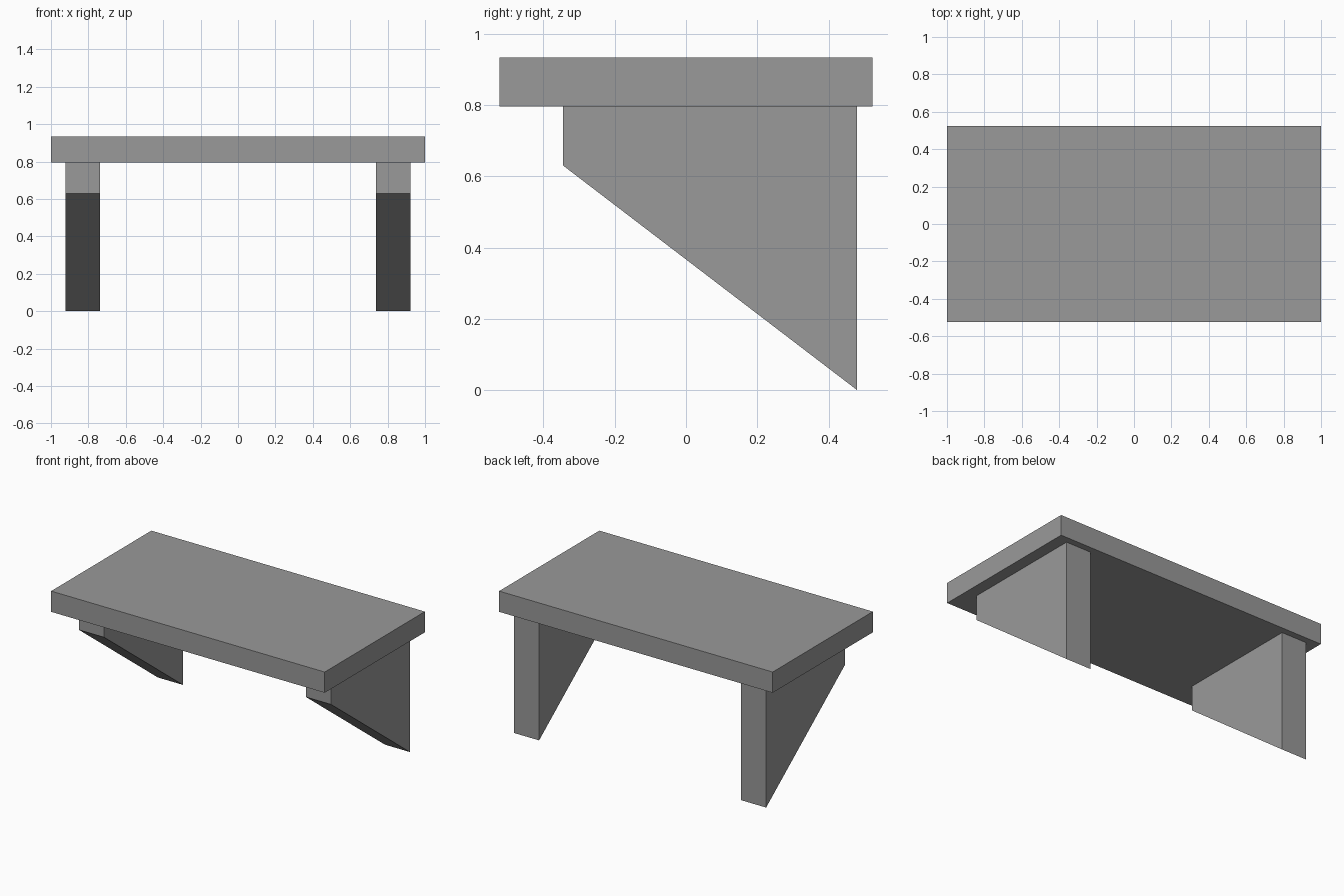
import bpy
import bmesh
from mathutils import Vector

cube = bpy.data.objects.get("Cube")
if cube:
    bpy.data.objects.remove(cube, do_unlink=True)

# Single plain grey
GREY = (0.32, 0.32, 0.32, 1.0)
stone = bpy.data.materials.new("plain_grey")
stone.use_nodes = True
stone.diffuse_color = GREY
stone.node_tree.nodes["Principled BSDF"].inputs["Base Color"].default_value = GREY


def side_extrusion(name, profile, x_min, x_max):
    """Extrude a (y, z) outline along x."""
    bm = bmesh.new()
    face = bm.faces.new([bm.verts.new((x_min, y, z)) for y, z in profile])
    moved = bmesh.ops.extrude_face_region(bm, geom=[face])["geom"]
    verts = [v for v in moved if isinstance(v, bmesh.types.BMVert)]
    bmesh.ops.translate(bm, vec=Vector((x_max - x_min, 0, 0)), verts=verts)
    bmesh.ops.recalc_face_normals(bm, faces=bm.faces)
    mesh = bpy.data.meshes.new(name)
    bm.to_mesh(mesh)
    bm.free()
    mesh.materials.append(stone)
    obj = bpy.data.objects.new(name, mesh)
    bpy.context.collection.objects.link(obj)
    return obj


UNDERSIDE, TOP = 0.796, 0.933
HALF_DEPTH = 0.523

# Shelf slab
side_extrusion("shelf_slab", [(-HALF_DEPTH, UNDERSIDE), (HALF_DEPTH, UNDERSIDE),
                              (HALF_DEPTH, TOP), (-HALF_DEPTH, TOP)], -1, 1)

# Tapered wall brackets, one under each end
bracket = [(-0.345, UNDERSIDE), (-0.345, 0.63), (0.48, 0), (0.48, UNDERSIDE)]
for name, centre in (("left_bracket", 0.83), ("right_bracket", -0.83)):
    side_extrusion(name, bracket, centre - 0.092, centre + 0.092)
